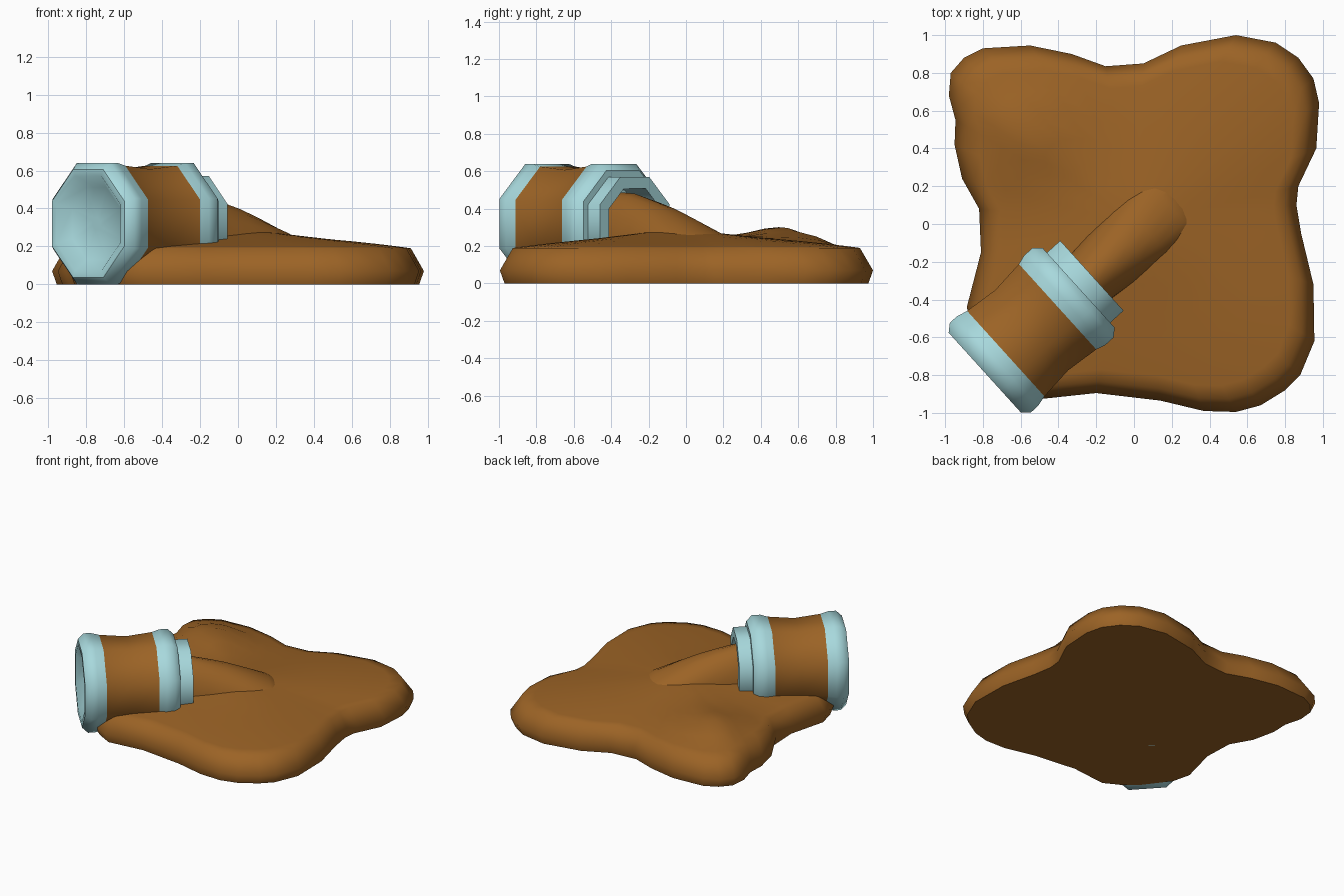
import bpy, math
from mathutils import Vector

if "Cube" in bpy.data.objects:
    bpy.data.objects.remove(bpy.data.objects["Cube"])


def material(name, rgb):
    m = bpy.data.materials.new(name)
    m.diffuse_color = (*rgb, 1)
    m.use_nodes = True
    m.node_tree.nodes["Principled BSDF"].inputs["Base Color"].default_value = m.diffuse_color
    return m


BROWN = material("brown dirt", (0.33, 0.125, 0.019))
TEAL = material("pale teal", (0.39, 0.69, 0.72))


def add_mesh(name, verts, faces, mats, angle):
    me = bpy.data.meshes.new(name)
    me.from_pydata(verts, [], faces)
    for m in mats:
        me.materials.append(m)
    ob = bpy.data.objects.new(name, me)
    bpy.context.collection.objects.link(ob)
    bpy.ops.object.select_all(action='DESELECT')
    bpy.context.view_layer.objects.active = ob
    ob.select_set(True)
    bpy.ops.object.mode_set(mode='EDIT')
    bpy.ops.mesh.select_all(action='SELECT')
    bpy.ops.mesh.normals_make_consistent(inside=False)
    bpy.ops.object.mode_set(mode='OBJECT')
    bpy.ops.object.shade_smooth_by_angle(angle=math.radians(angle))
    return ob


def loft(rings):
    """Join equal rings into a closed skin with capped ends."""
    n = len(rings[0])
    verts = [p for r in rings for p in r]
    faces = [(k*n + i, k*n + (i+1) % n, (k+1)*n + (i+1) % n, (k+1)*n + i)
             for k in range(len(rings)-1) for i in range(n)]
    faces += [tuple(reversed(range(n))), tuple(range((len(rings)-1)*n, len(rings)*n))]
    return verts, faces


# Jar axis: start of the closed end, direction along the ground, sideways
START = Vector((-0.79, -0.787, 0.32))
AX = Vector((0.74, 0.67, 0)).normalized()
SIDE = Vector((AX.y, -AX.x, 0))

# Mound: lobed outline, rounded wall, gently heaped top
outline = [(-.97, .8), (-.90, .88), (-.8, .93), (-.55, .945), (-.33, .90), (-.15, .835),
           (.05, .85), (.25, .945), (.54, 1.0), (.75, .96), (.87, .88), (.95, .77),
           (.98, .64), (.965, .4), (.87, .2), (.86, .1), (.885, -.05), (.95, -.32),
           (.955, -.62), (.88, -.80), (.80, -.88), (.67, -.96), (.54, -.995), (.37, -.99),
           (.14, -.935), (-.2, -.895), (-.48, -.925), (-.6, -.86), (-.70, -.78),
           (-.76, -.70), (-.85, -.58), (-.885, -.44), (-.81, -.15), (-.82, .08),
           (-.91, .24), (-.95, .42), (-.945, .55), (-.98, .68)]


def bump(x, y, cx, cy, h, s):
    return h * math.exp(-((x-cx)**2 + (y-cy)**2) / (2*s*s))


def top_z(x, y, t):
    rise = 1 - (t/.93)**2
    return (.19 + .065*rise + bump(x, y, -.6, .5, .075, .17) * min(1, rise*3)
            + bump(x, y, 0, -.05, .03, .22))


rings = [[(x*.975, y*.975, 0) for x, y in outline], [(x, y, .07) for x, y in outline]]
for t in (.93, .86, .75, .62, .48, .34, .2, .08):
    rings.append([(x*t, y*t, top_z(x*t, y*t, t)) for x, y in outline])
add_mesh("dirt_mound", *loft(rings), [BROWN], 60)

# Spilled dirt: ridge running from the jar mouth down onto the mound
rings = []
for s, z, w in ((.62, .49, .16), (.765, .48, .165), (.90, .445, .18), (1.02, .41, .19),
                (1.14, .365, .20), (1.32, .29, .20), (1.45, .21, .15)):
    c = START + AX*s
    ring = []
    for i in range(11):
        a = math.pi * i / 10
        p = c + SIDE * (w*math.cos(a))
        ring.append((p.x, p.y, .18 + (z-.18)*math.sin(a)))
    rings.append(ring)
add_mesh("spilled_dirt", *loft(rings), [BROWN], 60)

# Jar: octagonal turned profile of (distance along axis, apothem)
profile = [(.06, .03), (.06, .19), (0, .25), (0, .285), (.04, .32), (.09, .32), (.15, .305),
           (.335, .287), (.52, .305), (.57, .32), (.63, .32), (.67, .285), (.67, .25),
           (.765, .25), (.765, .188), (.60, .18), (.60, .03)]
rings = []
for s, r in profile:
    R = r / math.cos(math.pi/8)
    rings.append([START + AX*s + SIDE*(R*math.cos(a)) + Vector((0, 0, R*math.sin(a)))
                  for a in [math.pi/8 + i*math.pi/4 for i in range(8)]])
jar = add_mesh("octagonal_jar", *loft(rings), [TEAL, BROWN], 47)
# brown belly between the two teal bands
for f in jar.data.polygons:
    d = (f.center - START)
    if .15 < d.dot(AX) < .52 and (d - AX*d.dot(AX)).length > .25:
        f.material_index = 1
